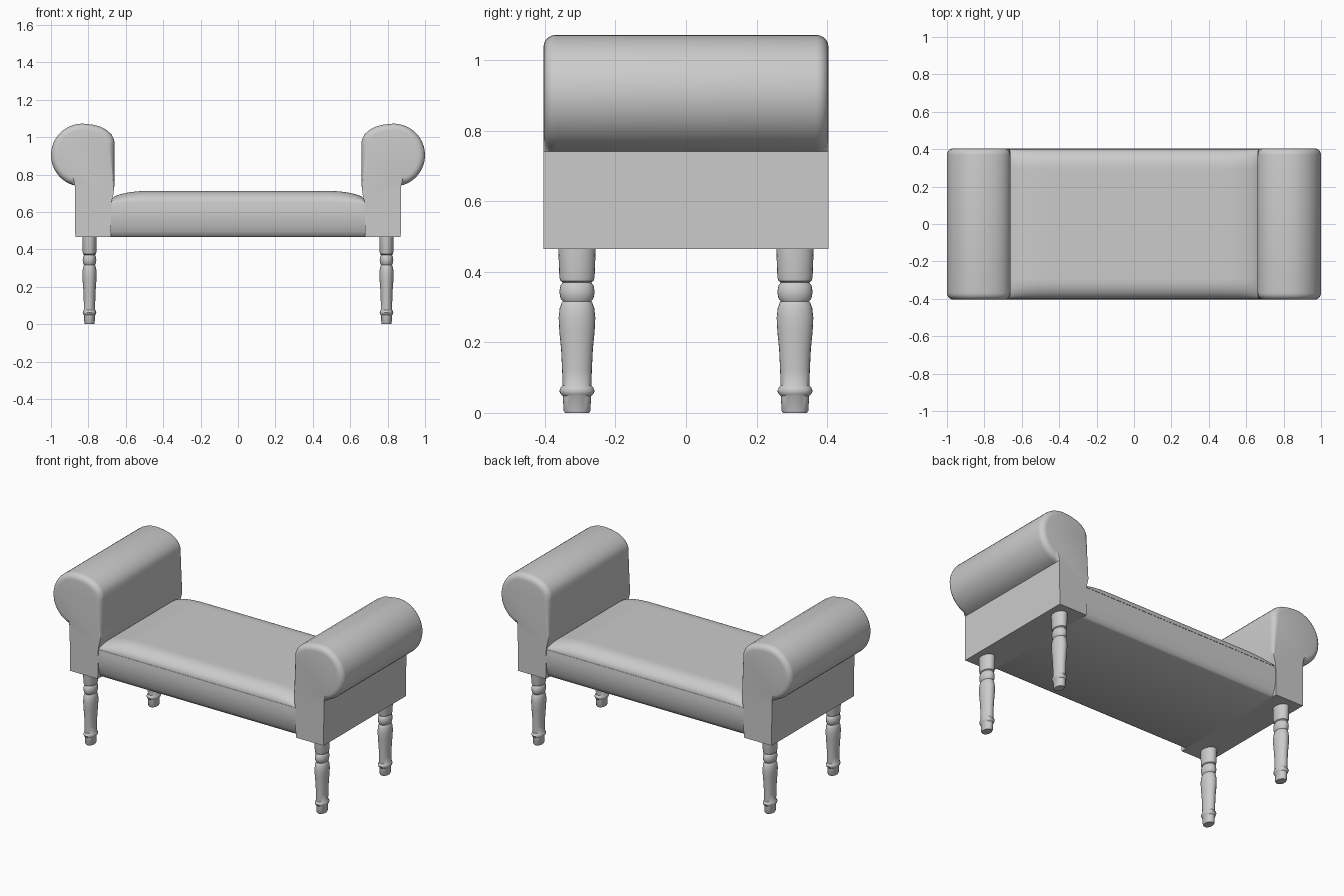
import bpy, bmesh
from math import cos, sin, pi, radians
from mathutils import Vector

cube = bpy.data.objects.get("Cube")
if cube:
    bpy.data.objects.remove(cube)

# One plain grey for the whole bench
grey = bpy.data.materials.new("plain grey")
grey.use_nodes = True
grey.diffuse_color = (0.6, 0.6, 0.6, 1)
grey.node_tree.nodes["Principled BSDF"].inputs["Base Color"].default_value = (0.6, 0.6, 0.6, 1)


def finish(bm, name, angle=40):
    bmesh.ops.recalc_face_normals(bm, faces=bm.faces)
    mesh = bpy.data.meshes.new(name)
    bm.to_mesh(mesh)
    bm.free()
    mesh.materials.append(grey)
    obj = bpy.data.objects.new(name, mesh)
    bpy.context.collection.objects.link(obj)
    bpy.ops.object.select_all(action='DESELECT')
    obj.select_set(True)
    bpy.context.view_layer.objects.active = obj
    bpy.ops.object.shade_smooth_by_angle(angle=radians(angle))
    return obj


def prism(points, direction):
    """Extrude a closed outline along a vector."""
    bm = bmesh.new()
    face = bm.faces.new([bm.verts.new(p) for p in points])
    ext = bmesh.ops.extrude_face_region(bm, geom=[face])
    moved = [v for v in ext["geom"] if isinstance(v, bmesh.types.BMVert)]
    bmesh.ops.translate(bm, verts=moved, vec=Vector(direction))
    return bm


# Rolled arms: upright panel flowing into a scroll, soft only round the scroll ends
half_depth = 0.404
arm = [(0.68, 0.465), (0.87, 0.465)]
for i in range(25):
    a = radians(-76 + 171 * i / 24)
    arm.append((0.832 + 0.168 * cos(a), 0.904 + 0.168 * sin(a)))
arm += [(0.775, 1.066), (0.735, 1.056), (0.70, 1.037), (0.675, 1.013), (0.662, 0.985),
        (0.66, 0.95), (0.66, 0.75), (0.667, 0.69), (0.676, 0.655)]
for side, name in ((1, "left_arm"), (-1, "right_arm")):
    bm = prism([(side * x, -half_depth, z) for x, z in arm], (0, 2 * half_depth, 0))
    rim = [e for e in bm.edges
           if abs(e.verts[0].co.y - e.verts[1].co.y) < 0.001
           and min(v.co.z for v in e.verts) > 0.735]
    bmesh.ops.bevel(bm, geom=rim, offset=0.035, segments=5, profile=0.5, affect='EDGES')
    finish(bm, name)

# Seat base: front and back bulge and tuck under
edge = [(0.398, 0.645), (0.403, 0.61), (0.402, 0.565), (0.396, 0.53),
        (0.386, 0.495), (0.374, 0.472), (0.362, 0.465)]
outline = edge + [(-y, z) for y, z in reversed(edge)]
finish(prism([(-0.68, y, z) for y, z in outline], (1.36, 0, 0)), "seat_base")


# Cushion: shallow dome that falls away towards every edge
def falloff(distance, width):
    t = min(distance / width, 1)
    return (1 - (1 - t) ** 2) ** 0.5


bm = bmesh.new()
bmesh.ops.create_grid(bm, x_segments=64, y_segments=48, size=1)
for v in bm.verts:
    # Sample more densely near the rim
    x, y = sin(v.co.x * pi / 2), sin(v.co.y * pi / 2)
    v.co.x, v.co.y = 0.68 * x, 0.398 * y
    rise_x = 0.2 + 0.8 * falloff(0.68 * (1 - abs(x)), 0.2)
    rise_y = falloff(0.398 * (1 - abs(y)), 0.1)
    v.co.z = 0.646 + 0.066 * rise_x * rise_y
finish(bm, "seat_cushion", 60)

# Turned legs, slightly flattened from side to side
turning = [(0, 0), (0.034, 0), (0.038, 0.006), (0.04, 0.048), (0.046, 0.053), (0.05, 0.062),
           (0.046, 0.072), (0.041, 0.077), (0.042, 0.12), (0.045, 0.18), (0.05, 0.23),
           (0.052, 0.27), (0.049, 0.297), (0.043, 0.313), (0.04, 0.316), (0.047, 0.325),
           (0.05, 0.343), (0.047, 0.361), (0.04, 0.37), (0.047, 0.374), (0.05, 0.385),
           (0.053, 0.467)]
for sx, x_name in ((1, "left"), (-1, "right")):
    for sy, y_name in ((-1, "front"), (1, "back")):
        bm = bmesh.new()
        verts = [bm.verts.new((r, 0, z)) for r, z in turning]
        edges = [bm.edges.new(pair) for pair in zip(verts, verts[1:])]
        bmesh.ops.spin(bm, geom=verts + edges, cent=(0, 0, 0), axis=(0, 0, 1),
                       angle=2 * pi, steps=24)
        bmesh.ops.remove_doubles(bm, verts=bm.verts, dist=0.0005)
        bmesh.ops.scale(bm, verts=bm.verts, vec=(0.73, 1, 1))
        bmesh.ops.translate(bm, verts=bm.verts, vec=(sx * 0.794, sy * 0.309, 0))
        finish(bm, f"{y_name}_{x_name}_leg")
